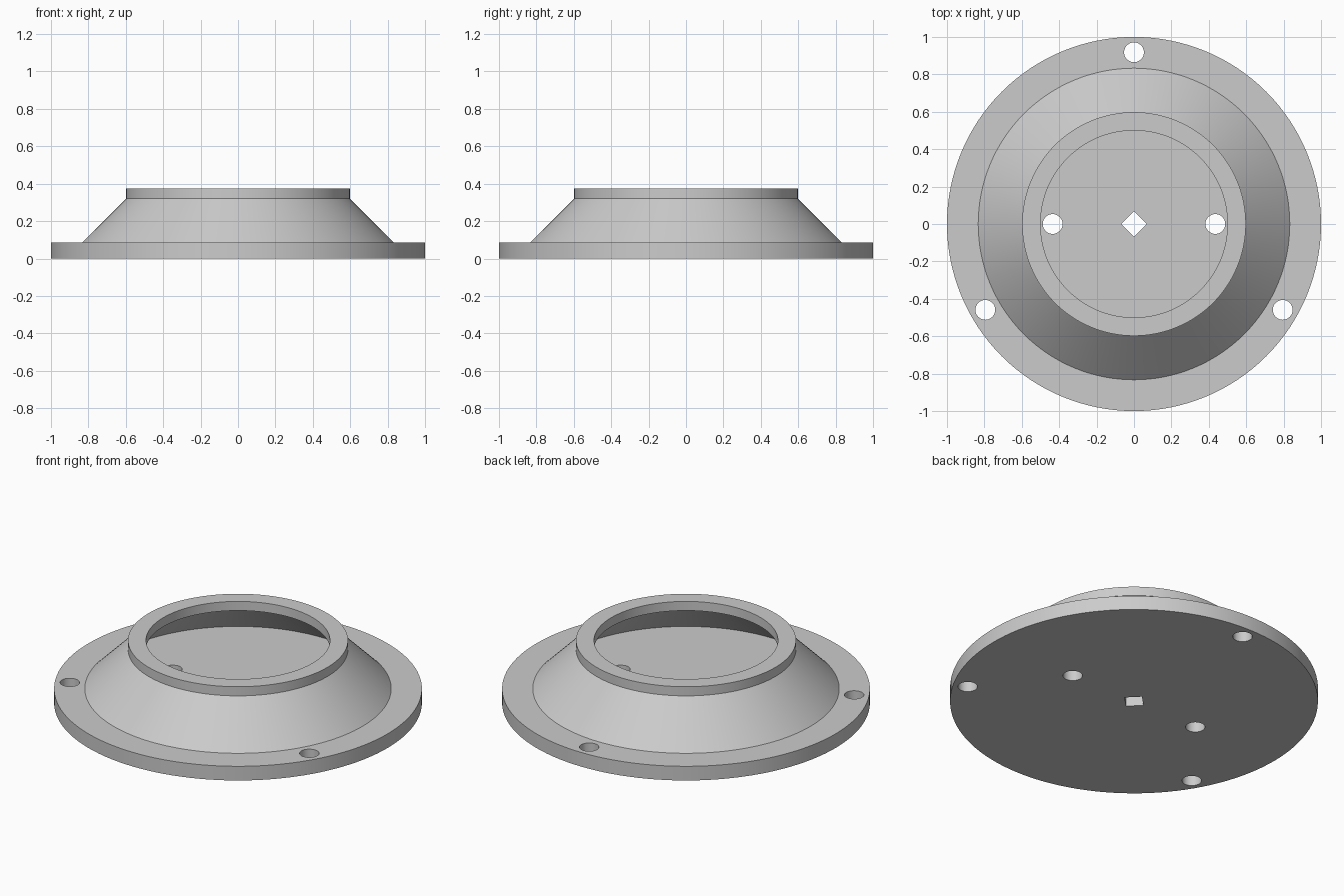
import bpy, bmesh, math
from mathutils import Matrix

SEGMENTS = 128
FLANGE_TOP, CONE_TOP, RIM_TOP = 0.085, 0.32, 0.375

old = bpy.data.objects.get("Cube")
if old:
    bpy.data.objects.remove(old, do_unlink=True)

grey = bpy.data.materials.new("plain grey")
grey.use_nodes = True
colour = (0.6, 0.6, 0.6, 1)
grey.diffuse_color = colour
grey.node_tree.nodes["Principled BSDF"].inputs["Base Color"].default_value = colour


def make_object(name, bm):
    bmesh.ops.recalc_face_normals(bm, faces=bm.faces)
    mesh = bpy.data.meshes.new(name)
    bm.to_mesh(mesh)
    bm.free()
    mesh.materials.append(grey)
    obj = bpy.data.objects.new(name, mesh)
    bpy.context.collection.objects.link(obj)
    return obj


def lathe(name, profile):
    """Spin an (r, z) profile that begins and ends on the axis."""
    bm = bmesh.new()
    verts = [bm.verts.new((r, 0, z)) for r, z in profile]
    edges = [bm.edges.new(pair) for pair in zip(verts, verts[1:])]
    bmesh.ops.spin(bm, geom=verts + edges, cent=(0, 0, 0), axis=(0, 0, 1),
                   angle=math.tau, steps=SEGMENTS, use_merge=True)
    bmesh.ops.remove_doubles(bm, verts=bm.verts, dist=1e-5)
    return make_object(name, bm)


# Flange, sloping hollow shell and rim, spun as one solid
housing = lathe("flanged_housing", [
    (0, 0), (1, 0), (1, FLANGE_TOP), (0.833, FLANGE_TOP),
    (0.598, CONE_TOP), (0.598, RIM_TOP), (0.5, RIM_TOP), (0.5, CONE_TOP),
    (0.565, CONE_TOP), (0.8, FLANGE_TOP), (0, FLANGE_TOP)])

# Drills: three flange holes, two floor holes and the square shaft hole
drills = bmesh.new()


def drill(radius, angle, size, sides):
    a = math.radians(angle)
    place = Matrix.Translation((radius * math.cos(a), radius * math.sin(a), 0))
    bmesh.ops.create_cone(drills, cap_ends=True, segments=sides, radius1=size,
                          radius2=size, depth=0.3, matrix=place)


for angle in (90, 210, 330):
    drill(0.918, angle, 0.053, 32)
for angle in (0, 180):
    drill(0.435, angle, 0.053, 32)
drill(0, 0, 0.067, 4)
cutter = make_object("hole_cutter", drills)
cutter.hide_render = True

cut = housing.modifiers.new("holes", "BOOLEAN")
cut.operation = "DIFFERENCE"
cut.solver = "EXACT"
cut.object = cutter

bpy.ops.object.select_all(action="DESELECT")
housing.select_set(True)
bpy.context.view_layer.objects.active = housing
bpy.ops.object.modifier_apply(modifier=cut.name)
bpy.data.objects.remove(cutter, do_unlink=True)
bpy.ops.object.shade_smooth_by_angle(angle=math.radians(30))
